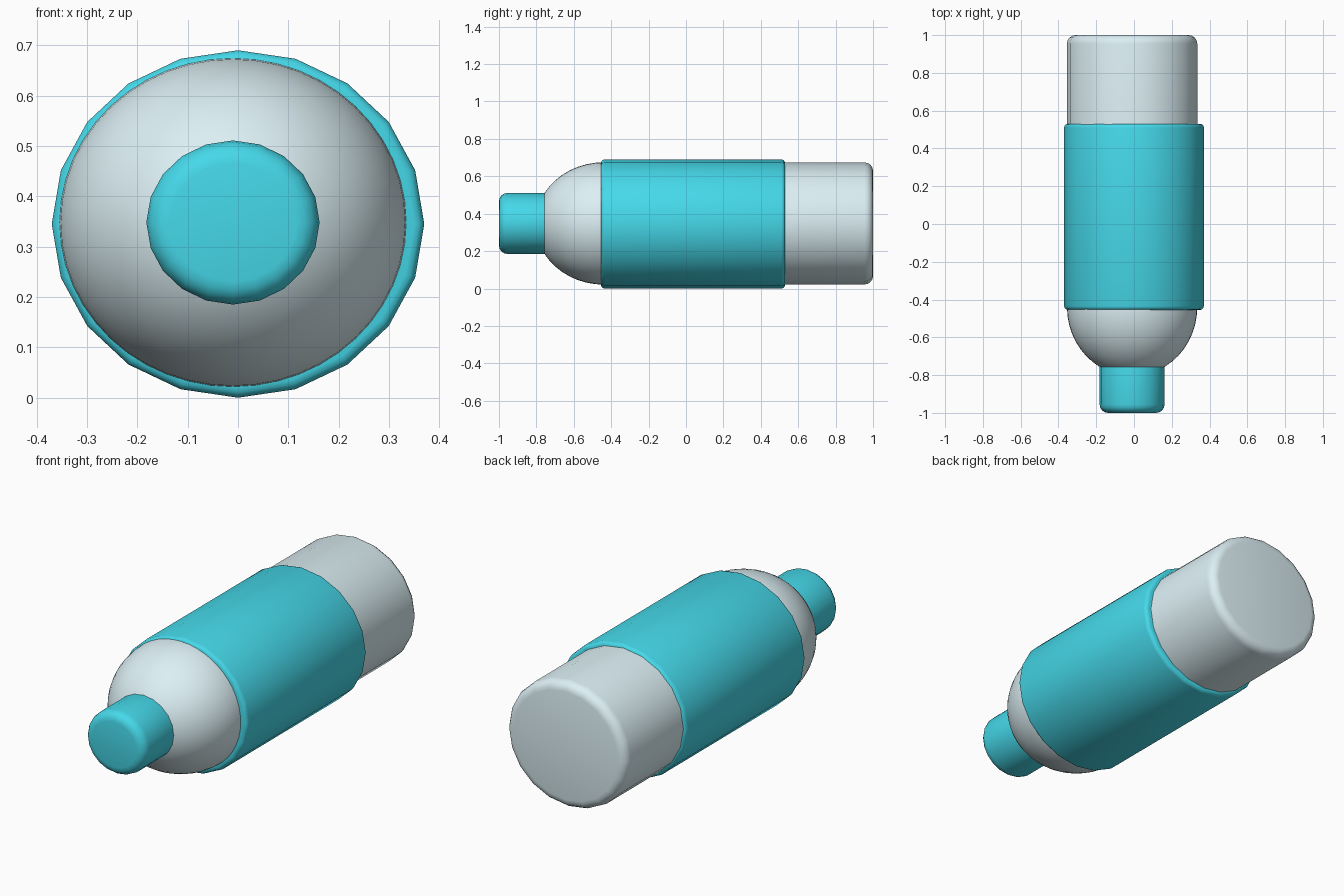
import bpy, math
from mathutils import Matrix

if "Cube" in bpy.data.objects:
    bpy.data.objects.remove(bpy.data.objects["Cube"])


def material(name, rgb):
    m = bpy.data.materials.new(name)
    m.diffuse_color = (*rgb, 1)
    m.use_nodes = True
    m.node_tree.nodes["Principled BSDF"].inputs["Base Color"].default_value = m.diffuse_color
    return m


teal = material("teal", (0.06, 0.69, 0.82))
pale = material("pale_blue", (0.72, 0.87, 0.91))


def finish(obj, name, mat):
    obj.name = name
    obj.data.materials.append(mat)
    bpy.ops.object.shade_smooth_by_angle(angle=math.radians(40))


def barrel(name, mat, cx, cz, rx, rz, y0, y1, bevel, segs=3):
    """20-sided, slightly oval cylinder along y with rounded rims."""
    bpy.ops.mesh.primitive_cylinder_add(vertices=20, radius=1, depth=1)
    obj = bpy.context.object
    me = obj.data
    me.transform(Matrix.Rotation(math.pi / 2, 4, 'X'))
    me.transform(Matrix.Diagonal((rx, y1 - y0, rz, 1)))
    obj.location = (cx, (y0 + y1) / 2, cz)
    mod = obj.modifiers.new("rounded_rims", 'BEVEL')
    mod.width = bevel
    mod.segments = segs
    mod.limit_method = 'ANGLE'
    mod.angle_limit = math.radians(45)
    bpy.ops.object.modifier_apply(modifier=mod.name)
    finish(obj, name, mat)
    return obj


# Main body tube, its rear end showing behind the sleeve
barrel("body_tube", pale, -0.01, 0.348, 0.345, 0.326, -0.40, 1.0, 0.045, 4)

# Wide sleeve around the middle
barrel("sleeve", teal, 0, 0.345, 0.37, 0.345, -0.455, 0.53, 0.02)

# Rounded shoulder
bpy.ops.mesh.primitive_uv_sphere_add(segments=48, ring_count=24, radius=1)
shoulder = bpy.context.object
shoulder.data.transform(Matrix.Rotation(math.pi / 2, 4, 'X'))
shoulder.data.transform(Matrix.Diagonal((0.345, 0.365, 0.327, 1)))
shoulder.location = (-0.01, -0.44, 0.348)
finish(shoulder, "shoulder", pale)

# Small cap at the front
barrel("cap", teal, -0.01, 0.348, 0.172, 0.163, -1.0, -0.68, 0.045, 4)
